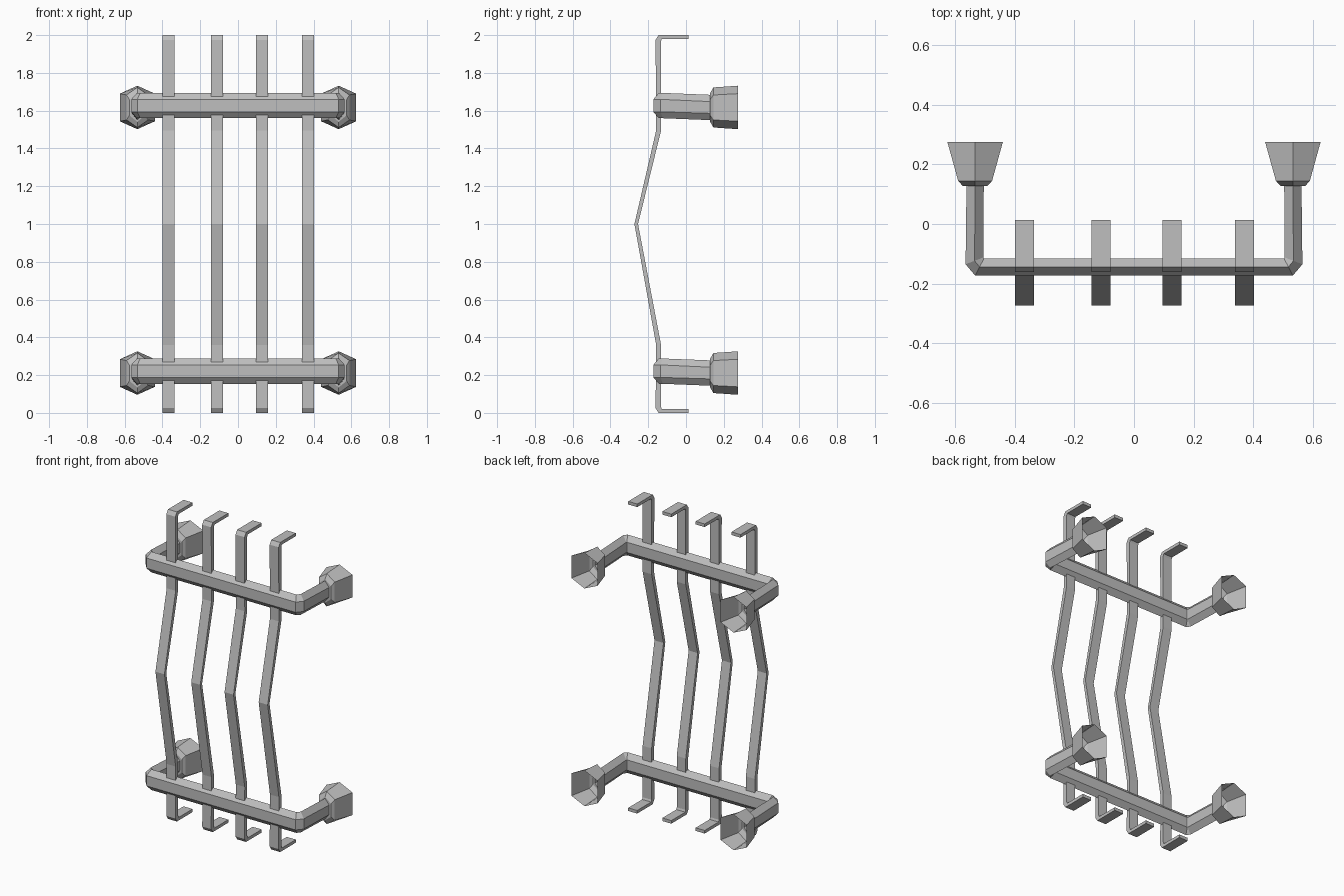
import bpy

cube = bpy.data.objects.get("Cube")
if cube:
    bpy.data.objects.remove(cube, do_unlink=True)

metal = bpy.data.materials.new("grey_metal")
metal.use_nodes = True
GREY = (0.52, 0.52, 0.52, 1)
metal.diffuse_color = GREY
metal.node_tree.nodes["Principled BSDF"].inputs["Base Color"].default_value = GREY


def add_mesh(name, verts, faces):
    mesh = bpy.data.meshes.new(name)
    mesh.from_pydata(verts, [], faces)
    mesh.materials.append(metal)
    mesh.update()
    obj = bpy.data.objects.new(name, mesh)
    bpy.context.collection.objects.link(obj)
    return obj


def hex_ring(inner, outer, z, top, shoulder):
    """Upright six-sided section spanning from an inner to an outer plan point."""
    section = [(0.5, top), (1, shoulder), (1, -shoulder),
               (0.5, -top), (0, -shoulder), (0, shoulder)]
    return [(inner[0] + (outer[0] - inner[0]) * t,
             inner[1] + (outer[1] - inner[1]) * t, z + h) for t, h in section]


def wall_ring(y, half, z, top, shoulder):
    return hex_ring((0.533 - half, y), (0.533 + half, y), z, top, shoulder)


def bracket(name, z):
    """Bent rail whose ends flare into open wall cups."""
    low = z - 0.01
    side = [
        wall_ring(0.275, 0.093, low, 0.115, 0.073),
        wall_ring(0.145, 0.057, low, 0.106, 0.066),
        wall_ring(0.128, 0.042, low, 0.076, 0.042),
        wall_ring(0.127, 0.029, low, 0.067, 0.031),
        hex_ring((0.505, -0.112), (0.565, -0.135), z, 0.067, 0.033),
        hex_ring((0.503, -0.115), (0.533, -0.173), z, 0.067, 0.033),
    ]
    mirrored = [[(-x, y, h) for x, y, h in ring] for ring in reversed(side)]
    rings = side + mirrored
    verts = [p for ring in rings for p in ring]
    faces = []
    for r in range(len(rings) - 1):
        for i in range(6):
            j = (i + 1) % 6
            faces.append((r * 6 + i, r * 6 + j, r * 6 + 6 + j, r * 6 + 6 + i))
    return add_mesh(name, verts, faces)


def slat(name, x, half=0.032):
    """Flat bowed strip with a hook at each end, as an extruded side profile."""
    outer = [(0.014, 2), (-0.145, 2), (-0.161, 1.975), (-0.158, 1.495), (-0.273, 1.0),
             (-0.158, 0.36), (-0.161, 0.025), (-0.145, 0), (0.014, 0)]
    inner = [(0.014, 1.98), (-0.128, 1.98), (-0.133, 1.967), (-0.133, 1.49), (-0.254, 1.0),
             (-0.133, 0.365), (-0.133, 0.033), (-0.128, 0.02), (0.014, 0.02)]
    n = len(outer)
    verts = [(x + s, y, z) for s in (-half, half) for line in (outer, inner) for y, z in line]
    faces = []
    for i in range(n - 1):
        a, b, c, d = i, n + i, 2 * n + i, 3 * n + i
        faces += [(a, a + 1, b + 1, b), (c, d, d + 1, c + 1),
                  (a, c, c + 1, a + 1), (b, b + 1, d + 1, d)]
    for i in (0, n - 1):
        end = (i, n + i, 3 * n + i, 2 * n + i)
        faces.append(end if i == 0 else end[::-1])
    return add_mesh(name, verts, faces)


# Wall brackets
bracket("upper_rail", 1.627)
bracket("lower_rail", 0.221)

# Upright slats
for i, x in enumerate((-0.367, -0.111, 0.127, 0.371)):
    slat(f"slat_{i + 1}", x)
